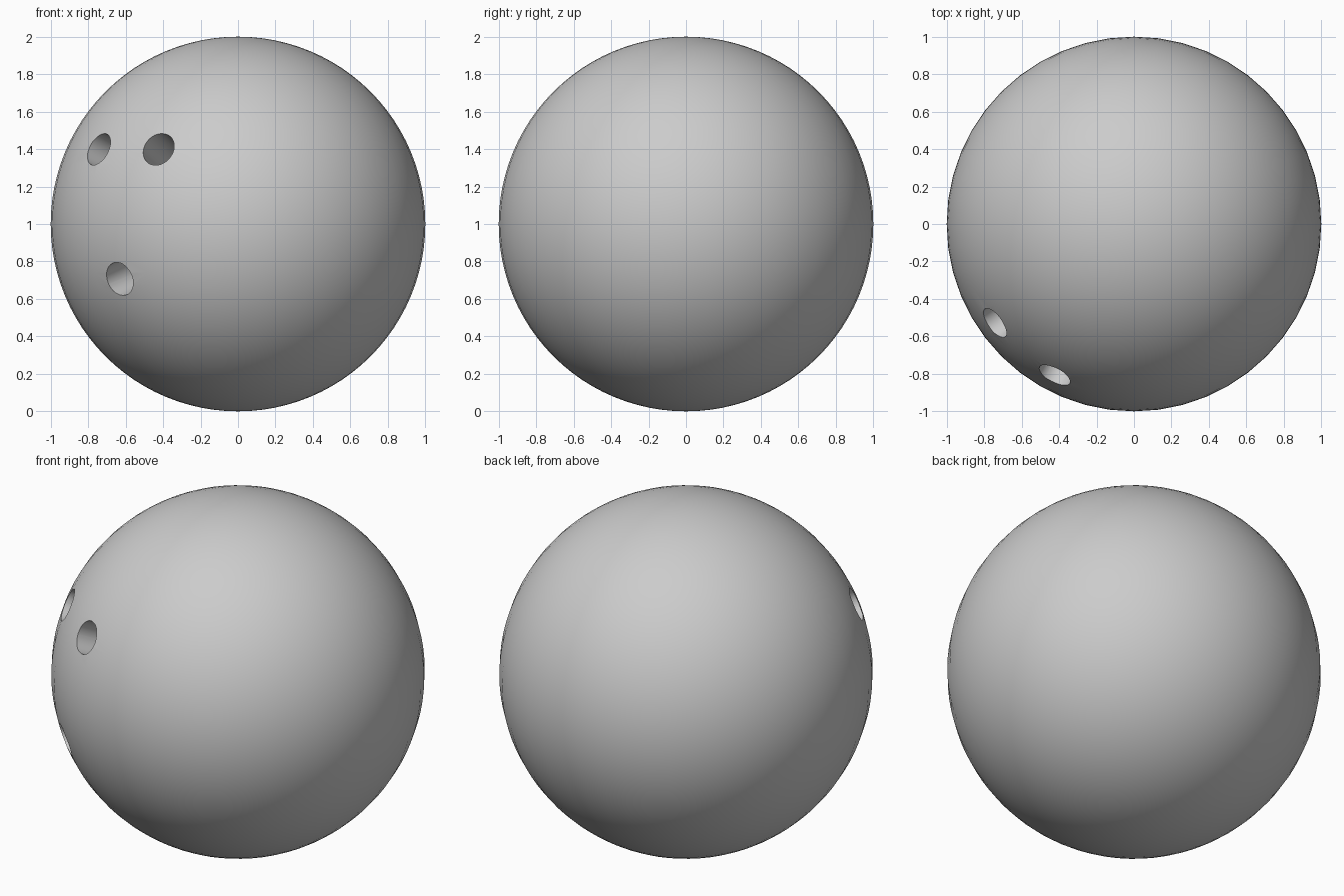
import bpy
from mathutils import Vector

if "Cube" in bpy.data.objects:
    bpy.data.objects.remove(bpy.data.objects["Cube"], do_unlink=True)

CENTRE = Vector((0, 0, 1))
HOLE_RADIUS = 0.092
HOLE_DEPTH = 0.5

# Single grey material
grey = bpy.data.materials.new("plain grey")
grey.use_nodes = True
colour = (0.6, 0.6, 0.6, 1)
grey.diffuse_color = colour
grey.node_tree.nodes["Principled BSDF"].inputs["Base Color"].default_value = colour

# Ball body
bpy.ops.mesh.primitive_uv_sphere_add(segments=48, ring_count=48, radius=1, location=CENTRE)
ball = bpy.context.object
ball.name = "ball"
ball.data.materials.append(grey)


def drill(name, direction):
    """Cut one round finger hole along a radius of the ball."""
    axis = Vector(direction).normalized()
    outer = 1.1
    inner = 1 - HOLE_DEPTH
    bpy.ops.mesh.primitive_cylinder_add(
        vertices=40, radius=HOLE_RADIUS, depth=outer - inner,
        location=CENTRE + axis * (outer + inner) / 2,
        rotation=axis.to_track_quat('Z', 'Y').to_euler())
    cutter = bpy.context.object
    cutter.name = name + "_cutter"
    cutter.hide_render = True
    cutter.data.materials.append(grey)
    cut = ball.modifiers.new(name, 'BOOLEAN')
    cut.operation = 'DIFFERENCE'
    cut.solver = 'EXACT'
    cut.object = cutter
    bpy.context.view_layer.objects.active = ball
    bpy.ops.object.modifier_apply(modifier=cut.name)
    bpy.data.objects.remove(cutter, do_unlink=True)


# Two finger holes above, thumb hole below
drill("outer_finger_hole", (-0.745, -0.53, 0.4))
drill("inner_finger_hole", (-0.425, -0.81, 0.4))
drill("thumb_hole", (-0.635, -0.715, -0.295))

# Smooth surface with crisp hole rims
bpy.ops.object.select_all(action='DESELECT')
ball.select_set(True)
bpy.context.view_layer.objects.active = ball
bpy.ops.object.shade_smooth_by_angle(angle=0.6)
